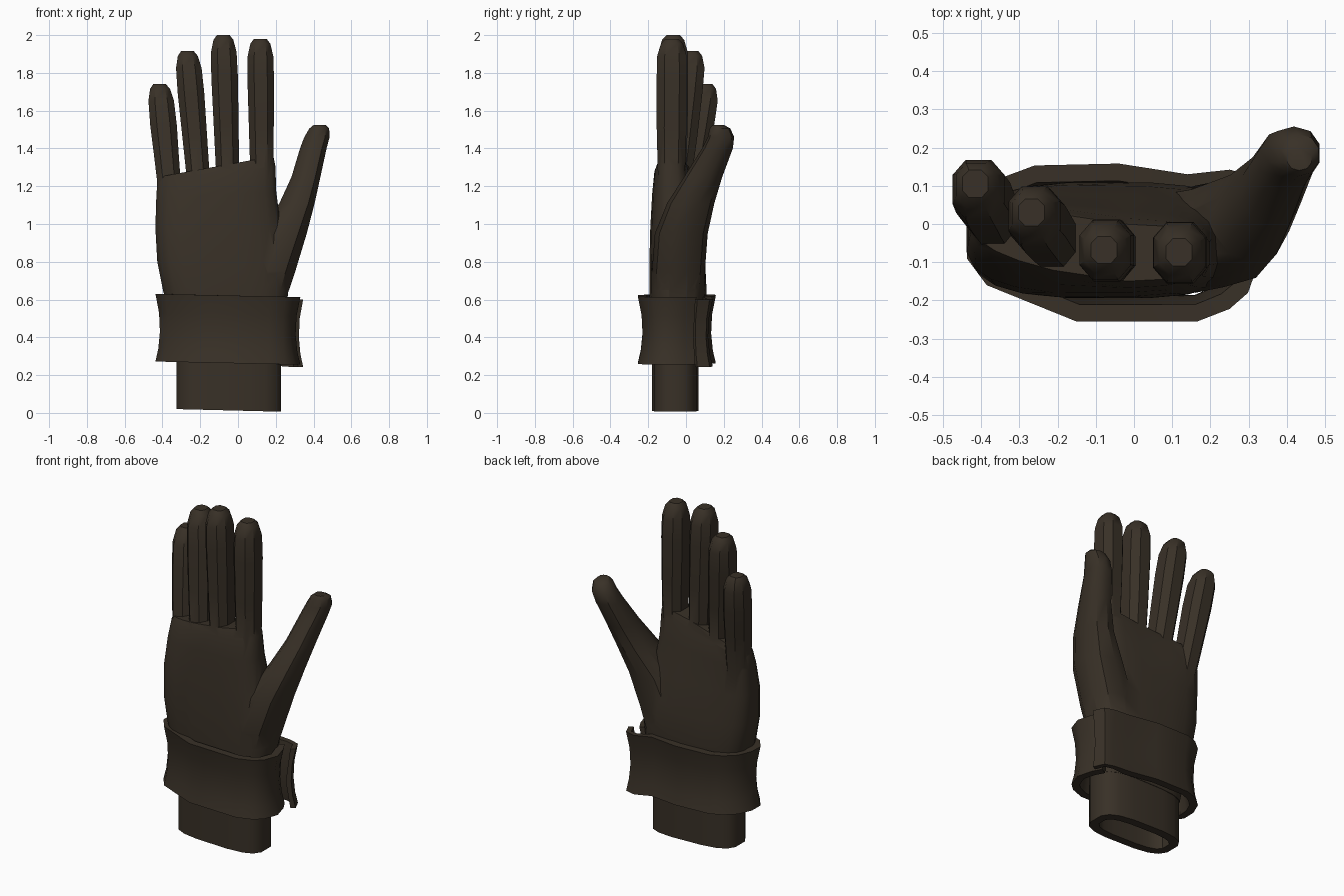
import bpy, bmesh, math
from mathutils import Vector

if "Cube" in bpy.data.objects:
    bpy.data.objects.remove(bpy.data.objects["Cube"])

leather = bpy.data.materials.new("dark brown leather")
leather.diffuse_color = (0.040, 0.030, 0.020, 1)
leather.use_nodes = True
leather.node_tree.nodes["Principled BSDF"].inputs["Base Color"].default_value = leather.diffuse_color


def make_object(name, bm):
    bmesh.ops.recalc_face_normals(bm, faces=bm.faces)
    mesh = bpy.data.meshes.new(name)
    bm.to_mesh(mesh)
    bm.free()
    mesh.materials.append(leather)
    ob = bpy.data.objects.new(name, mesh)
    bpy.context.collection.objects.link(ob)
    return ob


def ring(x0, x1, y0, y1, z, n=8, power=0.7, tilt=0.0, lift=0.0, spin=0.5):
    """Rounded-box outline; lift bends the -x side towards the palm, tilt slopes z."""
    pts = []
    for i in range(n):
        a = 2 * math.pi * (i + spin) / n
        c, s = math.cos(a), math.sin(a)
        u = math.copysign(abs(c) ** power, c)
        v = math.copysign(abs(s) ** power, s)
        x = (x0 + x1) / 2 + u * (x1 - x0) / 2
        y = (y0 + y1) / 2 + v * (y1 - y0) / 2
        y += lift * max(0, 0.25 - u) ** 1.3
        pts.append(Vector((x, y, z + tilt * x)))
    return pts


def loft(name, rings, closed=False, cap=True):
    """Skin a row of outlines; closed joins the last outline to the first."""
    bm = bmesh.new()
    vs = [[bm.verts.new(p) for p in r] for r in rings]
    n = len(rings[0])
    for k in range(len(vs) if closed else len(vs) - 1):
        a, b = vs[k], vs[(k + 1) % len(vs)]
        for i in range(n):
            j = (i + 1) % n
            bm.faces.new((a[i], a[j], b[j], b[i]))
    if cap and not closed:
        bm.faces.new(vs[0])
        bm.faces.new(vs[-1])
    return make_object(name, bm)


def smooth(ob, angle=38):
    bpy.ops.object.select_all(action='DESELECT')
    ob.select_set(True)
    bpy.context.view_layer.objects.active = ob
    bpy.ops.object.shade_smooth_by_angle(angle=math.radians(angle))


# Palm: x0, x1, y0, y1, z, tilt, lift
palm_rows = [
    (-0.33, 0.23, -0.18, 0.07, 0.28, 0, 0),
    (-0.36, 0.25, -0.19, 0.10, 0.50, 0, 0),
    (-0.40, 0.27, -0.195, 0.11, 0.65, 0, 0),
    (-0.43, 0.27, -0.195, 0.10, 0.80, 0, 0.005),
    (-0.44, 0.23, -0.19, 0.07, 0.98, 0, 0.02),
    (-0.435, 0.205, -0.18, 0.035, 1.16, 0.05, 0.045),
    (-0.43, 0.20, -0.168, 0.015, 1.28, 0.14, 0.06),
    (-0.42, 0.19, -0.15, 0.0, 1.325, 0.18, 0.06),
]
hand = loft("glove_hand", [ring(a, b, c, d, z, 20, 0.62, t, l)
                           for a, b, c, d, z, t, l in palm_rows])

# Fingers: root centre and tip centre (x, y, z)
fingers = {
    "index": ((0.128, -0.078, 1.12), (0.118, -0.074, 1.98)),
    "middle": ((-0.050, -0.072, 1.12), (-0.078, -0.068, 2.00)),
    "ring": ((-0.198, -0.058, 1.10), (-0.268, 0.030, 1.915)),
    "little": ((-0.350, -0.010, 1.06), (-0.415, 0.105, 1.74)),
}
parts = []
for name, (root, tip) in fingers.items():
    root, tip = Vector(root), Vector(tip)
    length = (tip - root).length
    rows = []
    # distance from the tip, width, depth
    for back, w, d in ((length, 0.062, 0.072), (length * 0.55, 0.070, 0.084),
                       (0.22, 0.075, 0.086), (0.09, 0.072, 0.083),
                       (0.025, 0.056, 0.062), (0.0, 0.036, 0.038)):
        c = tip.lerp(root, back / length)
        rows.append(ring(c.x - w, c.x + w, c.y - d, c.y + d, c.z, 8, 0.8))
    parts.append(loft(name + "_finger", rows))

# Thumb, widening into the heel of the hand
thumb_rows = [
    (0.00, 0.245, -0.17, 0.09, 0.56),
    (0.01, 0.310, -0.18, 0.10, 0.75),
    (0.10, 0.370, -0.165, 0.115, 0.95),
    (0.215, 0.410, -0.10, 0.15, 1.11),
    (0.280, 0.440, -0.01, 0.192, 1.25),
    (0.325, 0.472, 0.085, 0.248, 1.40),
    (0.348, 0.488, 0.115, 0.255, 1.46),
    (0.375, 0.485, 0.125, 0.235, 1.505),
    (0.40, 0.465, 0.14, 0.20, 1.525),
]
parts.append(loft("thumb", [ring(*r, 10, 0.9) for r in thumb_rows]))

# Weld fingers and thumb into the hand
for p in parts:
    mod = hand.modifiers.new("weld", 'BOOLEAN')
    mod.operation = 'UNION'
    mod.solver = 'EXACT'
    mod.object = p
    bpy.context.view_layer.objects.active = hand
    bpy.ops.object.modifier_apply(modifier=mod.name)
    bpy.data.objects.remove(p)
smooth(hand)

# Hollow inner sleeve below the cuff
t = 0.05
outer = (-0.328, 0.232, -0.182, 0.068)
inner = (outer[0] + t, outer[1] - t, outer[2] + t, outer[3] - t)
sleeve = loft("inner_sleeve", [
    ring(*outer, 0.012, 16, 0.62, -0.025), ring(*outer, 0.42, 16, 0.62),
    ring(*inner, 0.42, 16, 0.62), ring(*inner, 0.012, 16, 0.62, -0.025)], closed=True)
smooth(sleeve)

# Cuff strap: one open band whose far end overlaps its start at the thumb side
path = [(0.275, 0.055), (0.305, 0.0), (0.330, -0.09), (0.298, -0.18), (0.25, -0.222),
        (0.165, -0.255), (-0.15, -0.255), (-0.385, -0.16), (-0.437, -0.09),
        (-0.435, -0.01), (-0.40, 0.07), (-0.335, 0.125), (-0.26, 0.153),
        (-0.04, 0.158), (0.14, 0.13), (0.25, 0.142), (0.315, 0.125), (0.345, 0.06)]
path = [Vector(p) for p in path]
rows = []
for i, p in enumerate(path):
    d = (path[min(i + 1, len(path) - 1)] - path[max(i - 1, 0)]).normalized()
    inward = Vector((d.y, -d.x))
    thick = 0.03 if i > 14 else 0.045
    drop = 0.022 * (p.x + 0.44) + (0.012 if i > 14 else 0)
    # outer face waisted in the middle, then back up the inner face
    profile = [(0.0, 0.63), (0.02, 0.53), (0.025, 0.43), (0.016, 0.34), (0.0, 0.272),
               (thick, 0.272), (thick + 0.025, 0.43), (thick, 0.63)]
    rows.append([Vector((*(p + inward * o), z - drop)) for o, z in profile])
strap = loft("cuff_strap", rows)
smooth(strap)
